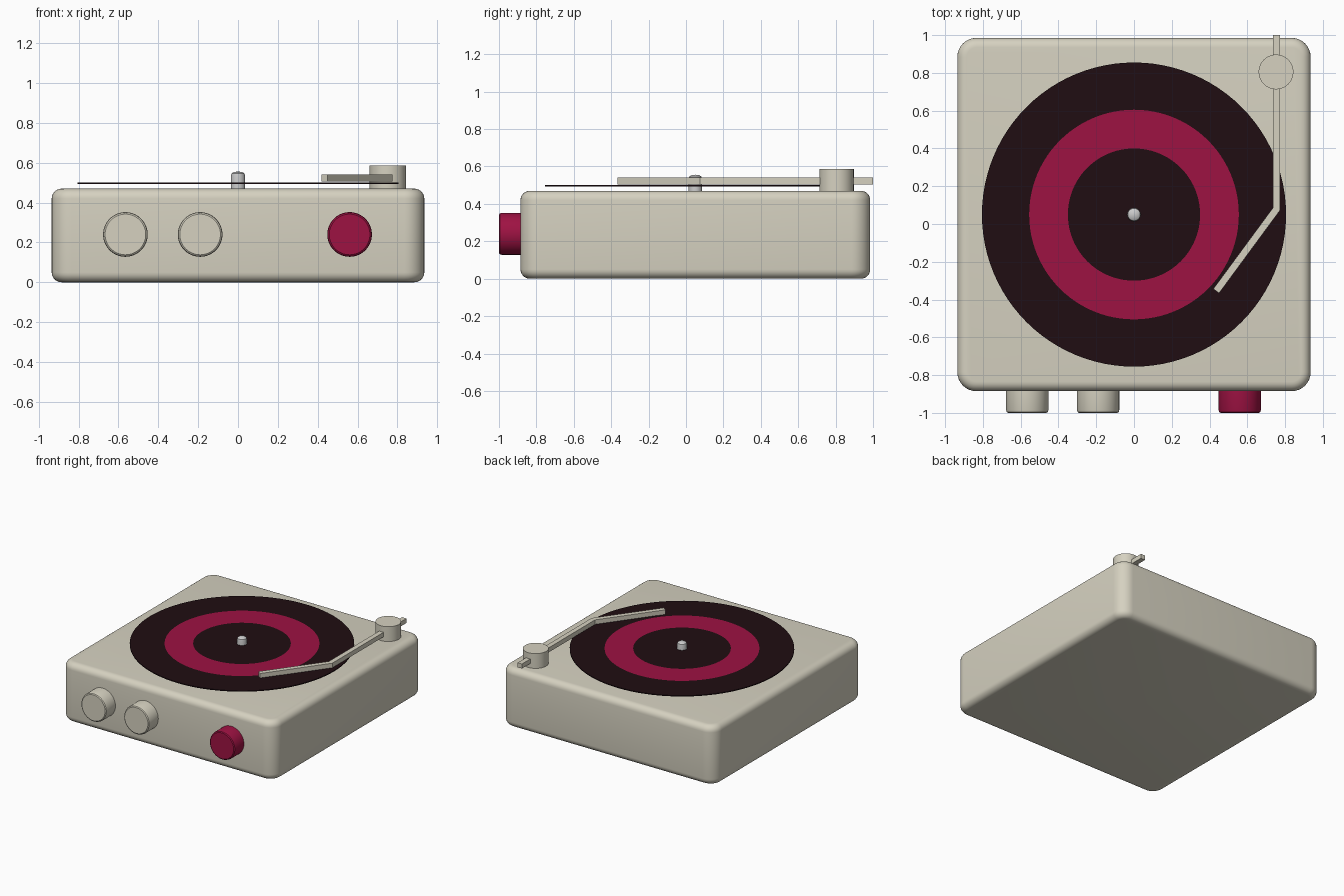
import bpy, bmesh, math
from mathutils import Vector, Matrix

if "Cube" in bpy.data.objects:
    bpy.data.objects.remove(bpy.data.objects["Cube"])


def material(name, rgb):
    m = bpy.data.materials.new(name)
    m.diffuse_color = (*rgb, 1)
    m.use_nodes = True
    m.node_tree.nodes["Principled BSDF"].inputs["Base Color"].default_value = m.diffuse_color
    return m


cream = material("cream", (0.67, 0.64, 0.53))
magenta = material("magenta", (0.34, 0.006, 0.055))
black = material("vinyl_black", (0.014, 0.004, 0.006))


def finish(bm, name, mats, angle=35):
    bmesh.ops.recalc_face_normals(bm, faces=bm.faces)
    me = bpy.data.meshes.new(name)
    bm.to_mesh(me)
    bm.free()
    ob = bpy.data.objects.new(name, me)
    bpy.context.collection.objects.link(ob)
    for m in mats:
        me.materials.append(m)
    bpy.ops.object.select_all(action='DESELECT')
    ob.select_set(True)
    bpy.context.view_layer.objects.active = ob
    bpy.ops.object.shade_smooth_by_angle(angle=math.radians(angle))
    return ob


def lathe(name, profile, loc, mats=(), slots=None, rot=None, n=64):
    """Revolve (radius, height) points about z; slots gives a material per band."""
    bm = bmesh.new()
    rings = []
    for r, z in profile:
        if r == 0:
            rings.append([bm.verts.new((0, 0, z))] * n)
        else:
            rings.append([bm.verts.new((r * math.cos(2 * math.pi * i / n),
                                        r * math.sin(2 * math.pi * i / n), z)) for i in range(n)])
    for k, (a, b) in enumerate(zip(rings, rings[1:])):
        for i in range(n):
            j = (i + 1) % n
            f = bm.faces.new(list(dict.fromkeys((a[i], a[j], b[j], b[i]))))
            f.material_index = slots[k] if slots else 0
    m = Matrix.Translation(loc) @ (rot or Matrix.Identity(4))
    bmesh.ops.transform(bm, matrix=m, verts=bm.verts)
    return finish(bm, name, mats)


# Rounded case: wide vertical corners, tighter top and bottom edges
bm = bmesh.new()
bmesh.ops.create_cube(bm, size=1)
bmesh.ops.transform(bm, verts=bm.verts, matrix=Matrix.Translation((0, 0.05, 0.235))
                    @ Matrix.Diagonal((1.87, 1.87, 0.47, 1)))
upright = [e for e in bm.edges if abs(e.verts[0].co.z - e.verts[1].co.z) > 0.1]
bmesh.ops.bevel(bm, geom=upright, offset=0.10, segments=8, profile=0.5, affect='EDGES')
rims = [e for e in bm.edges if abs(e.verts[0].co.z - e.verts[1].co.z) < 0.01]
bmesh.ops.bevel(bm, geom=rims, offset=0.05, segments=6, profile=0.5, affect='EDGES')
finish(bm, "case", [cream])

# Record with coloured label ring
lathe("record", [(0, 0.493), (0.805, 0.493), (0.805, 0.5), (0.555, 0.5), (0.35, 0.5), (0, 0.5)],
      (0, 0.05, 0), [black, magenta], [0, 0, 0, 1, 0], n=96)

# Centre spindle
lathe("spindle", [(0, 0.46), (0.036, 0.46), (0.036, 0.53), (0.033, 0.545), (0.022, 0.553), (0, 0.556)],
      (0, 0.05, 0), n=32)

# Front knobs
to_front = Matrix.Rotation(math.pi / 2, 4, 'X')
knob = [(0, 0), (0.112, 0), (0.112, 0.12), (0.109, 0.13), (0.102, 0.135), (0, 0.135)]
for name, x, mat in (("left_knob", -0.565, cream), ("middle_knob", -0.19, cream),
                     ("right_knob", 0.56, magenta)):
    lathe(name, knob, (x, -0.865, 0.24), [mat], rot=to_front)

# Tonearm pivot
lathe("tonearm_pivot", [(0, 0.46), (0.092, 0.46), (0.092, 0.587), (0, 0.587)],
      (0.752, 0.805, 0), [cream])

# Bent tonearm: square bar swept along a path with a mitred bend
path = [Vector((0.755, 1.0)), Vector((0.755, 0.08)), Vector((0.435, -0.355))]
half = 0.019
dirs = [(b - a).normalized() for a, b in zip(path, path[1:])]
bm = bmesh.new()
sections = []
for i, p in enumerate(path):
    d0, d1 = dirs[max(i - 1, 0)], dirs[min(i, 1)]
    t = (d0 + d1).normalized()
    side = Vector((-t.y, t.x)) * half / t.dot(d0)
    sections.append([bm.verts.new((*(p + side * s), z))
                     for s, z in ((-1, 0.505), (1, 0.505), (1, 0.541), (-1, 0.541))])
for a, b in zip(sections, sections[1:]):
    for i in range(4):
        j = (i + 1) % 4
        bm.faces.new((a[i], a[j], b[j], b[i]))
bm.faces.new(sections[0])
bm.faces.new(sections[-1])
finish(bm, "tonearm", [cream], 20)
